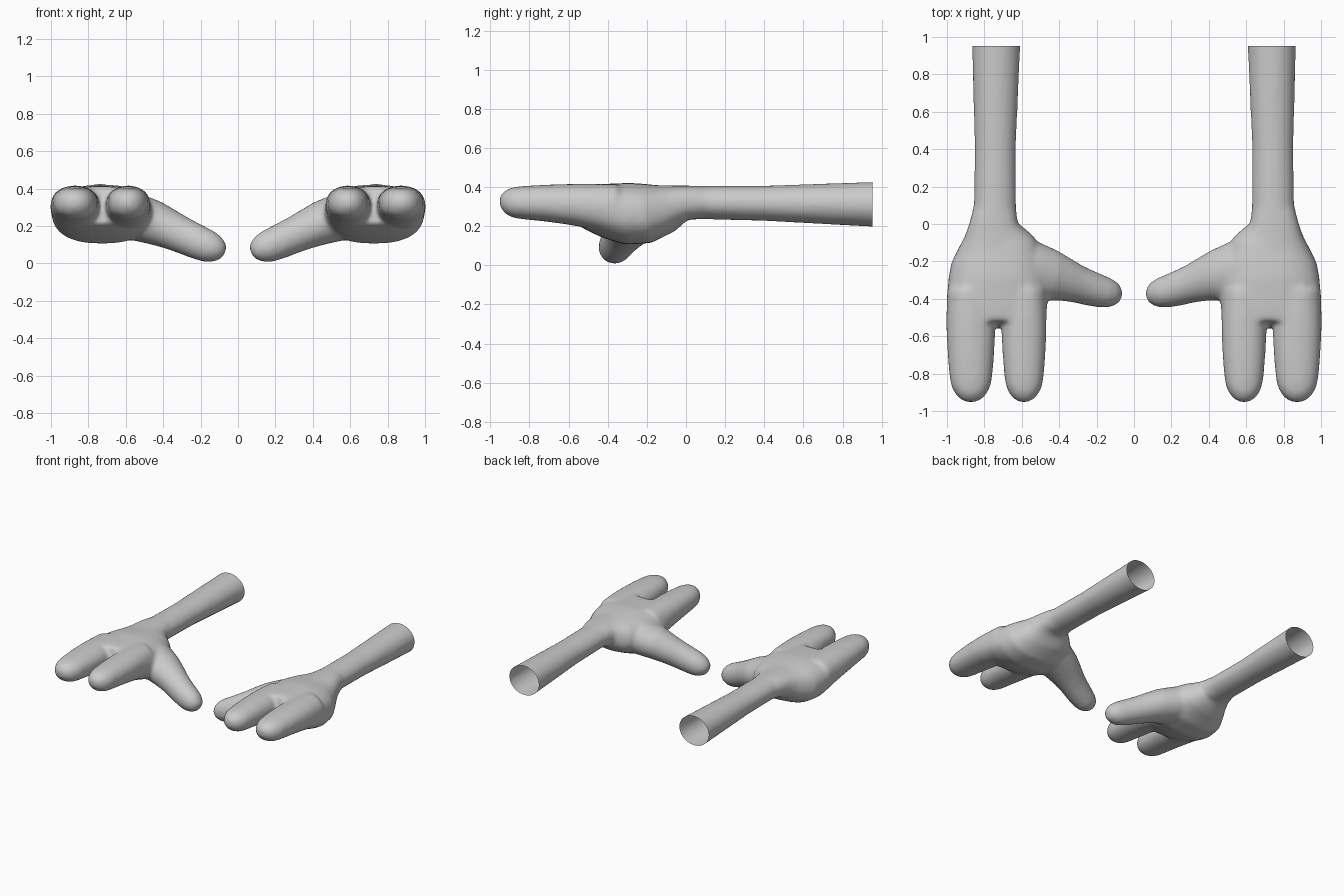
import bpy, bmesh, math
from mathutils import Vector

if "Cube" in bpy.data.objects:
    bpy.data.objects.remove(bpy.data.objects["Cube"])

SIDES = 28


def power(v, e):
    return math.copysign(abs(v) ** e, v)


def loft(bm, rings, exponent=2.0):
    """Closed tube through rings of (centre, half width, half height)."""
    loops = []
    for i, (c, w, h) in enumerate(rings):
        a, b = rings[max(i - 1, 0)][0], rings[min(i + 1, len(rings) - 1)][0]
        axis = (b - a).normalized()
        side = axis.cross(Vector((0, 0, 1))).normalized()
        up = side.cross(axis)
        loop = []
        for k in range(SIDES):
            t = 2 * math.pi * k / SIDES
            loop.append(bm.verts.new(c + side * w * power(math.cos(t), 2 / exponent)
                                     + up * h * power(math.sin(t), 2 / exponent)))
        loops.append(loop)
    for p, q in zip(loops, loops[1:]):
        for k in range(SIDES):
            n = (k + 1) % SIDES
            bm.faces.new((p[k], p[n], q[n], q[k]))
    bm.faces.new(loops[0][::-1])
    bm.faces.new(loops[-1])


def straight(rows):
    """Rings along y from rows of (y, x min, x max, z min, z max)."""
    return [(Vector(((a + b) / 2, y, (c + d) / 2)), (b - a) / 2, (d - c) / 2)
            for y, a, b, c, d in rows]


bm = bmesh.new()

# forearm, running past the open end so it can be cut cleanly
loft(bm, straight([
    (1.02, -0.868, -0.607, 0.193, 0.428), (0.95, -0.866, -0.608, 0.197, 0.426),
    (0.4, -0.852, -0.632, 0.227, 0.407), (0.1, -0.857, -0.63, 0.235, 0.407),
    (0.0, -0.882, -0.62, 0.233, 0.408), (-0.12, -0.92, -0.57, 0.2, 0.41)]))

# palm
loft(bm, straight([
    (0.06, -0.862, -0.63, 0.237, 0.407), (0.0, -0.882, -0.618, 0.232, 0.408),
    (-0.05, -0.91, -0.585, 0.205, 0.41), (-0.1, -0.938, -0.53, 0.165, 0.413),
    (-0.2, -0.978, -0.475, 0.112, 0.418), (-0.3, -0.993, -0.46, 0.105, 0.422),
    (-0.4, -1.0, -0.462, 0.138, 0.42), (-0.48, -1.0, -0.466, 0.175, 0.418),
    (-0.54, -0.99, -0.475, 0.21, 0.412)]), 2.4)

# two fingers
for mid, s in ((-0.872, 1.0), (-0.588, 0.92)):
    rows = [(-0.36, 0.128, 0.16, 0.415), (-0.5, 0.131, 0.19, 0.417),
            (-0.6, 0.13, 0.208, 0.416), (-0.72, 0.123, 0.224, 0.412),
            (-0.82, 0.114, 0.234, 0.406), (-0.87, 0.104, 0.24, 0.402),
            (-0.91, 0.083, 0.255, 0.393), (-0.937, 0.056, 0.278, 0.372),
            (-0.952, 0.025, 0.30, 0.348)]
    loft(bm, straight([(y, mid - w * s, mid + w * s, lo, hi) for y, w, lo, hi in rows]), 2.2)

# thumb
loft(bm, [(Vector(c), w, h) for c, w, h in [
    ((-0.68, -0.22, 0.27), 0.15, 0.12), ((-0.55, -0.245, 0.25), 0.155, 0.127),
    ((-0.45, -0.275, 0.218), 0.14, 0.118), ((-0.37, -0.298, 0.184), 0.117, 0.106),
    ((-0.3, -0.322, 0.152), 0.101, 0.098), ((-0.21, -0.352, 0.112), 0.091, 0.092),
    ((-0.15, -0.367, 0.088), 0.083, 0.086), ((-0.11, -0.373, 0.076), 0.07, 0.07),
    ((-0.08, -0.376, 0.066), 0.048, 0.046), ((-0.068, -0.377, 0.062), 0.02, 0.02)]])

bmesh.ops.recalc_face_normals(bm, faces=bm.faces)
mesh = bpy.data.meshes.new("hand_parts")
bm.to_mesh(mesh)
bm.free()
parts = bpy.data.objects.new("hand_parts", mesh)
bpy.context.collection.objects.link(parts)

# fuse the parts into one skin and soften the joints
remesh = parts.modifiers.new("fuse", 'REMESH')
remesh.mode = 'VOXEL'
remesh.voxel_size = 0.013
smooth = parts.modifiers.new("soften", 'SMOOTH')
smooth.factor = 0.5
smooth.iterations = 12
skin = bpy.data.meshes.new_from_object(
    parts.evaluated_get(bpy.context.evaluated_depsgraph_get()))
bpy.data.objects.remove(parts)

# one hand and its mirror image, each open at the arm end
for name, sign in (("hand_a", 1), ("hand_b", -1)):
    bm = bmesh.new()
    bm.from_mesh(skin)
    bmesh.ops.bisect_plane(bm, geom=bm.verts[:] + bm.edges[:] + bm.faces[:],
                           plane_co=(0, 0.952, 0), plane_no=(0, 1, 0), clear_outer=True)
    if sign < 0:
        bmesh.ops.scale(bm, vec=(-1, 1, 1), verts=bm.verts)
        bmesh.ops.reverse_faces(bm, faces=bm.faces)
    for f in bm.faces:
        f.smooth = True
    me = bpy.data.meshes.new(name)
    bm.to_mesh(me)
    bm.free()
    bpy.context.collection.objects.link(bpy.data.objects.new(name, me))
